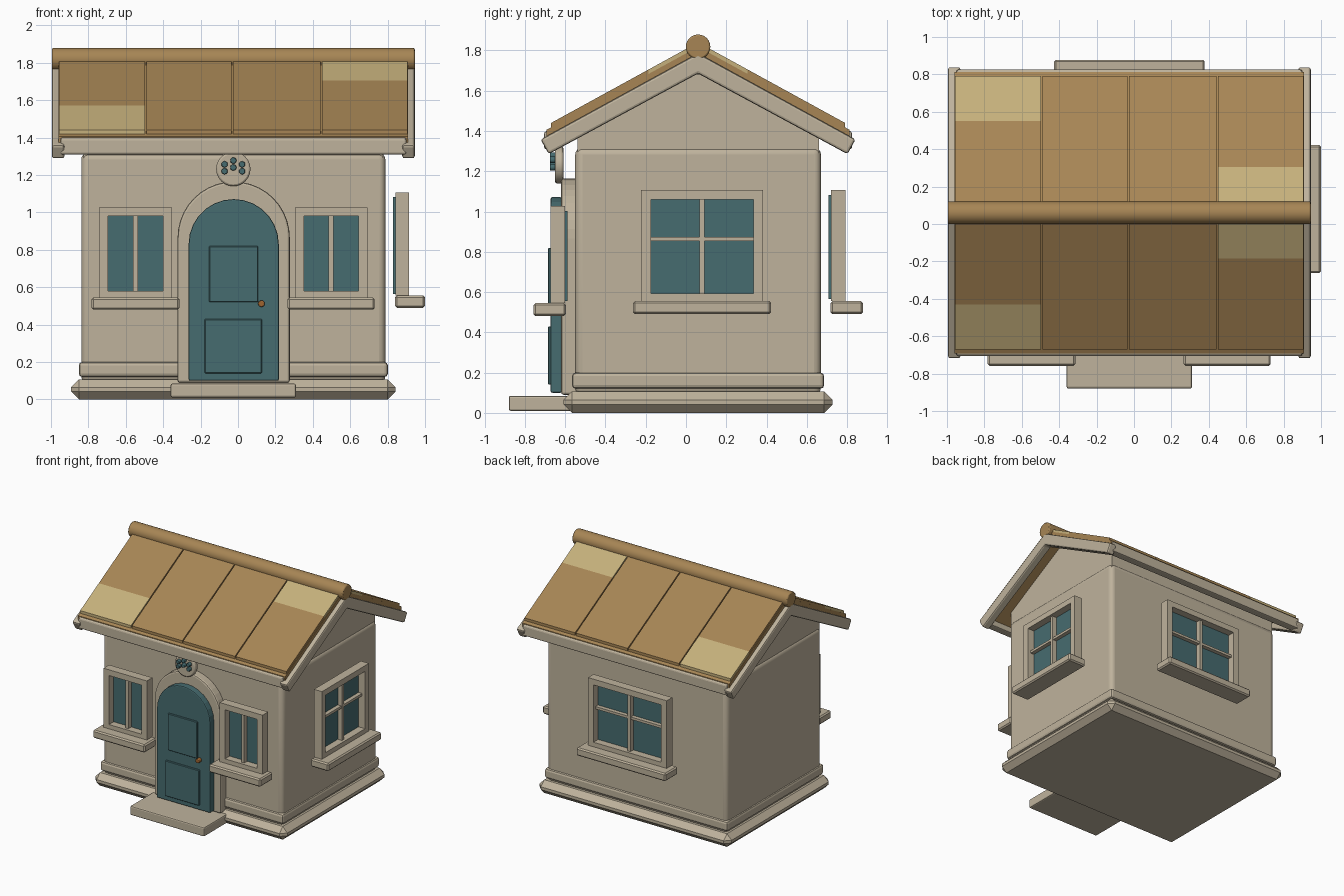
import bpy
import bmesh
import math
from mathutils import Matrix, Vector

old = bpy.data.objects.get("Cube")
if old:
    bpy.data.objects.remove(old, do_unlink=True)


def material(name, rgb):
    m = bpy.data.materials.new(name)
    m.use_nodes = True
    m.diffuse_color = (*rgb, 1)
    m.node_tree.nodes["Principled BSDF"].inputs["Base Color"].default_value = (*rgb, 1)
    return m


STONE = material("warm stone", (0.52, 0.45, 0.335))
BROWN = material("roof brown", (0.385, 0.235, 0.09))
TAN = material("light tan", (0.56, 0.435, 0.2))
TEAL = material("deep teal", (0.062, 0.15, 0.162))
COPPER = material("copper", (0.35, 0.13, 0.03))

CX, CY = -0.025, 0.06          # centre of the house
WALL_X, WALL_Y = 0.813, 0.61   # half sizes of the walls


def finish(name, bm, mat, bevel=0.0, segments=2):
    bmesh.ops.recalc_face_normals(bm, faces=bm.faces)
    mesh = bpy.data.meshes.new(name)
    bm.to_mesh(mesh)
    bm.free()
    obj = bpy.data.objects.new(name, mesh)
    bpy.context.scene.collection.objects.link(obj)
    mesh.materials.append(mat)
    if bevel:
        mod = obj.modifiers.new("Bevel", "BEVEL")
        mod.width, mod.segments = bevel, segments
    return obj


def smooth(obj):
    bpy.ops.object.select_all(action="DESELECT")
    obj.select_set(True)
    bpy.context.view_layer.objects.active = obj
    bpy.ops.object.shade_smooth_by_angle(angle=math.radians(35))
    return obj


def box(name, x, y, z, mat, bevel=0.0, segments=2, matrix=None):
    """Box from (low, high) pairs on each axis."""
    bm = bmesh.new()
    bmesh.ops.create_cube(bm, size=1)
    for v in bm.verts:
        v.co = Vector([(a + b) / 2 + c * (b - a) for c, (a, b) in zip(v.co, (x, y, z))])
    if matrix:
        bm.transform(matrix)
    return finish(name, bm, mat, bevel, segments)


def prism(name, points, low, high, mat, axis="X", bevel=0.0):
    """Extrude a (horizontal, z) outline along the x or y axis."""
    bm = bmesh.new()

    def place(h, z, t):
        return (t, h, z) if axis == "X" else (h, t, z)

    face = bm.faces.new([bm.verts.new(place(h, z, low)) for h, z in points])
    grown = bmesh.ops.extrude_face_region(bm, geom=[face])["geom"]
    move = Vector(place(0, 0, high - low))
    bmesh.ops.translate(bm, vec=move, verts=[g for g in grown if isinstance(g, bmesh.types.BMVert)])
    return finish(name, bm, mat, bevel)


def cylinder(name, centre, radius, length, mat, axis="Y", sides=24, bevel=0.0):
    bm = bmesh.new()
    bmesh.ops.create_cone(bm, cap_ends=True, segments=sides, radius1=radius,
                          radius2=radius, depth=length)
    turn = Matrix.Rotation(math.pi / 2, 4, "Y" if axis == "X" else "X")
    bm.transform(Matrix.Translation(centre) @ turn)
    return smooth(finish(name, bm, mat, bevel))


def around(half_x, half_y):
    return (CX - half_x, CX + half_x), (CY - half_y, CY + half_y)


# Base, skirting and walls
box("plinth", *around(0.867, 0.668), (0, 0.107), STONE, 0.042, 1)
box("skirting", *around(0.826, 0.626), (0.12, 0.2), STONE, 0.018)
walls = box("walls", *around(WALL_X, WALL_Y), (0.09, 1.318), STONE, 0.035, 4)
smooth(walls)
box("front_step", (-0.36, 0.31), (-0.88, -0.55), (0.01, 0.085), STONE, 0.01)

# Gable wall filling the space below the roof
eave = 1.745 - 0.548 * 0.6
prism("gable_wall", [(CY - 0.6, 1.25), (CY + 0.6, 1.25), (CY + 0.6, eave),
                     (CY, 1.745), (CY - 0.6, eave)],
      CX - WALL_X + 0.012, CX + WALL_X - 0.012, STONE)

# Roof, built once for each slope
SLOPE = 0.548
ROOF_L, ROOF_R = -0.96, 0.91


def slope_slab(name, side, d0, d1, top, bottom, x0, x1, mat, bevel=0.0, undercut=0.0):
    outline = [(d0, top - SLOPE * d0), (d1, top - SLOPE * d1),
               (d1 - undercut, bottom - SLOPE * (d1 - undercut)), (d0, bottom - SLOPE * d0)]
    return prism(name, [(CY + side * d, z) for d, z in outline], x0, x1, mat, "X", bevel)


SEAMS = [ROOF_L, -0.493, -0.03, 0.445, ROOF_R]
for side, label in ((-1, "front"), (1, "back")):
    slope_slab(label + "_roof_deck", side, 0, 0.752, 1.818, 1.74, ROOF_L, ROOF_R, BROWN)
    for i in range(4):
        # the first panel is pale at the eave, the last pale at the ridge
        cuts = [(0, 0.73, BROWN)]
        if i == 0:
            cuts = [(0, 0.49, BROWN), (0.49, 0.73, TAN)]
        elif i == 3:
            cuts = [(0, 0.245, TAN), (0.245, 0.73, BROWN)]
        for d0, d1, mat in cuts:
            slope_slab(label + "_roof_panel", side, d0, d1, 1.84, 1.81,
                       SEAMS[i] + 0.004, SEAMS[i + 1] - 0.004, mat)
    fascia = [(0.70, 1.31), (0.765, 1.31), (0.765, 1.395), (0.70, 1.42)]
    prism(label + "_fascia", [(CY + side * d, z) for d, z in fascia],
          -0.95, 0.9, STONE, "X", 0.01)

# Bargeboards on both gable ends, one chevron each
chevron = [(0, 1.786), (0.782, 1.358), (0.742, 1.285), (0, 1.685)]
outline = [(CY - d, z) for d, z in chevron] + [(CY + d, z) for d, z in chevron[2:0:-1]]
for x0, x1, label in ((-0.995, -0.928, "right"), (0.878, 0.945, "left")):
    prism(label + "_bargeboard", outline, x0, x1, STONE, "X", 0.012)

cylinder("ridge_roll", (CX, CY, 1.818), 0.061, 1.94, BROWN, "X", 24, 0.008)


# Arched door
def arch(centre, half, bottom, spring, steps=14):
    pts = [(centre - half, bottom), (centre + half, bottom)]
    for i in range(steps + 1):
        a = math.pi * i / steps
        pts.append((centre + half * math.cos(a), spring + half * math.sin(a)))
    return pts


DOOR_X = -0.023
prism("door_surround", arch(DOOR_X, 0.3, 0.09, 0.865, 20), -0.62, -0.54, STONE, "Y", 0.012)
prism("door", arch(DOOR_X, 0.241, 0.1, 0.83), -0.672, -0.615, TEAL, "Y", 0.008)
box("upper_door_panel", (-0.155, 0.108), (-0.685, -0.66), (0.52, 0.82), TEAL, 0.004, 1)
box("lower_door_panel", (-0.178, 0.128), (-0.685, -0.66), (0.14, 0.43), TEAL, 0.004, 1)
cylinder("door_knob", (0.125, -0.685, 0.512), 0.018, 0.04, COPPER, "Y", 12, 0.005)

# Round plaque with studs above the door
cylinder("plaque", (CX, -0.63, 1.232), 0.092, 0.042, STONE, "Y", 24, 0.01)
for column in (-1, 0, 1):
    for row in (0, 1):
        z = 1.22 + 0.037 * row + (0.02 if column == 0 else 0)
        cylinder("plaque_stud", (CX + 0.047 * column, -0.662, z), 0.017, 0.028,
                 TEAL, "Y", 12, 0.004)


# Windows: u runs along the wall, the outward direction is local -y
def window(label, place, half, z0, z1, sill_half, top, border, crossbar=None):
    def part(name, u, out, z, mat=STONE, bevel=0.006):
        box(label + "_" + name, u, (-out[1], -out[0]), z, mat, bevel, 1, place)

    depth = (0.05, 0.122)
    inner = half - 0.049
    part("glass", (-half + 0.02, half - 0.02), (0.038, 0.062), (z0 + 0.01, z1 - 0.025), TEAL, 0)
    for s in (-1, 1):
        lo, hi = sorted((s * inner, s * half))
        part("window_stile", (lo, hi), depth, (z0, z1), bevel=0)
    part("window_head", (-inner, inner), depth, (z1 - top, z1), bevel=0)
    part("window_bottom_rail", (-inner, inner), depth, (z0, z0 + border), bevel=0)
    part("mullion", (-0.013, 0.013), (0.05, 0.1), (z0 + border, z1 - top), bevel=0)
    if crossbar:
        part("crossbar", (-inner, inner), (0.05, 0.095), (crossbar - 0.01, crossbar + 0.01), bevel=0)
    part("sill", (-sill_half, sill_half), (0.047, 0.208), (z0 - 0.065, z0), bevel=0.01)


def on_wall(x, y, turn):
    return Matrix.Translation((x, y, 0)) @ Matrix.Rotation(math.radians(turn), 4, "Z")


FRONT, BACK, LEFT = CY - WALL_Y, CY + WALL_Y, CX + WALL_X
window("front_right", on_wall(-0.548, FRONT, 0), 0.195, 0.545, 1.027, 0.235, 0.047, 0.035)
window("front_left", on_wall(0.498, FRONT, 0), 0.194, 0.545, 1.027, 0.233, 0.047, 0.035)
window("left_side", on_wall(LEFT + 0.004, 0.08, 90), 0.303, 0.555, 1.107, 0.343, 0.047, 0.037, 0.863)
window("back", on_wall(CX, BACK, 180), 0.355, 0.555, 1.107, 0.403, 0.047, 0.037, 0.863)
